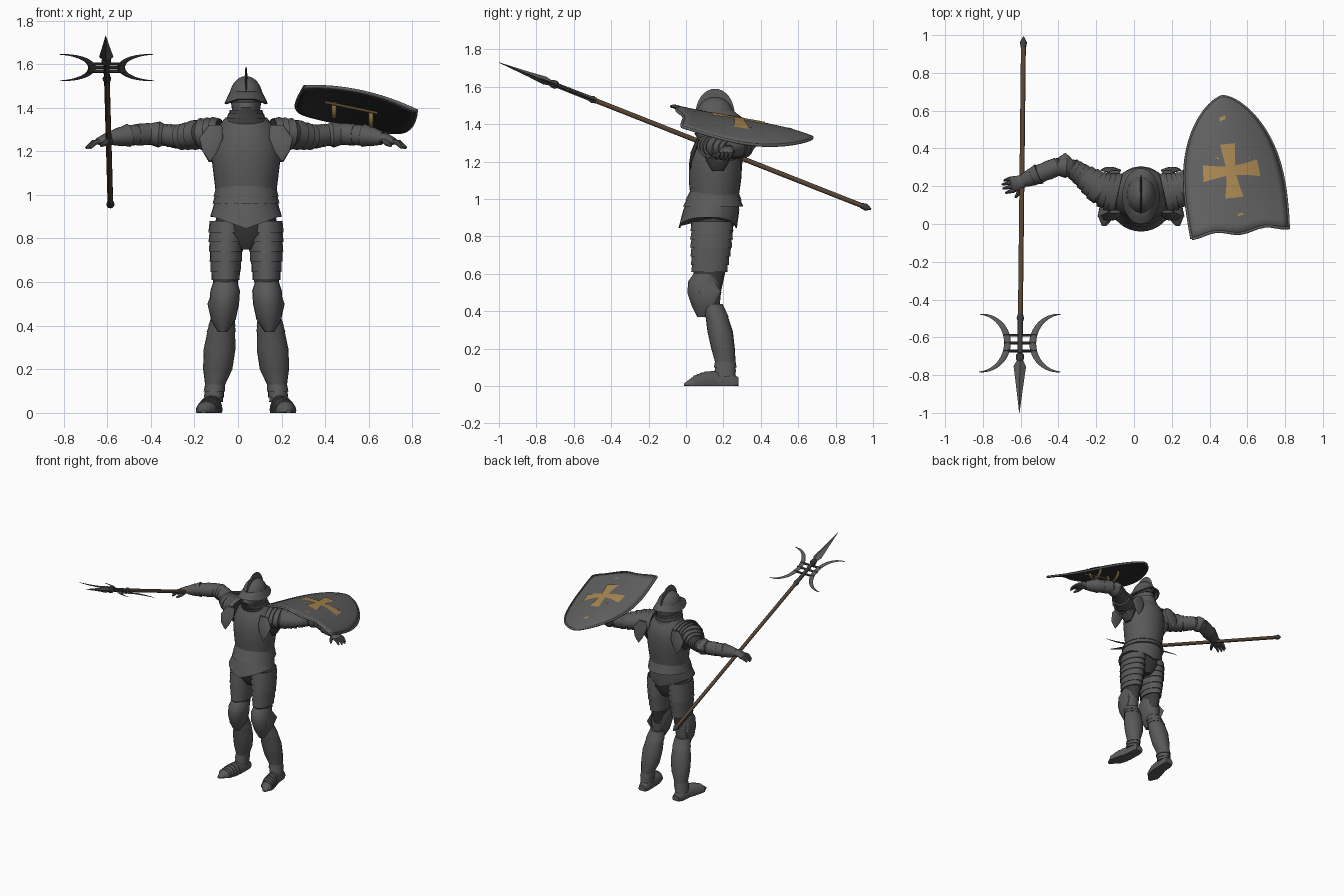
import bpy, bmesh, math
from mathutils import Vector

cube = bpy.data.objects.get("Cube")
if cube:
    bpy.data.objects.remove(cube, do_unlink=True)

X, Y, Z = Vector((1, 0, 0)), Vector((0, 1, 0)), Vector((0, 0, 1))
MID = 0.037  # body centre line


def material(name, r, g, b):
    m = bpy.data.materials.new(name)
    m.use_nodes = True
    m.diffuse_color = (r, g, b, 1)
    m.node_tree.nodes["Principled BSDF"].inputs["Base Color"].default_value = (r, g, b, 1)
    return m


steel = material("armour steel", .1, .1, .1)
dark = material("dark mail", .045, .045, .045)
face_grey = material("shield grey", .12, .12, .12)
back_grey = material("shield lining", .03, .032, .03)
gold = material("gold paint", .4, .25, .085)
wood = material("shaft wood", .1, .06, .035)


def finish(bm, name, *mats, fix=True):
    if fix:
        bmesh.ops.recalc_face_normals(bm, faces=bm.faces)
    me = bpy.data.meshes.new(name)
    bm.to_mesh(me)
    bm.free()
    for m in mats:
        me.materials.append(m)
    me.shade_smooth()
    me.set_sharp_from_angle(angle=math.radians(35))
    ob = bpy.data.objects.new(name, me)
    bpy.context.scene.collection.objects.link(ob)
    return ob


def add_tube(bm, rings, ref=X, axis=None, n=20, cap=True):
    """Elliptic sections (x, y, z, a, b): a lies along ref, b across it."""
    loops = []
    for i, (x, y, z, a, b) in enumerate(rings):
        lo, hi = rings[max(i - 1, 0)], rings[min(i + 1, len(rings) - 1)]
        t = axis or (Vector(hi[:3]) - Vector(lo[:3])).normalized()
        u = (ref - t * ref.dot(t)).normalized()
        v = t.cross(u)
        loop = []
        for k in range(n):
            w = math.tau * k / n
            p = Vector((x, y, z)) + u * a * math.cos(w) + v * b * math.sin(w)
            p.z = max(p.z, 0)
            loop.append(bm.verts.new(p))
        loops.append(loop)
    for p, q in zip(loops, loops[1:]):
        for k in range(n):
            bm.faces.new((p[k], p[k - 1], q[k - 1], q[k]))
    if cap:
        bm.faces.new(loops[0])
        bm.faces.new(loops[-1])


def tube(name, rings, mat, **kw):
    bm = bmesh.new()
    add_tube(bm, rings, **kw)
    return finish(bm, name, mat)


def sample(path, t):
    f = t * (len(path) - 1)
    i = min(int(f), len(path) - 2)
    return tuple(p + (q - p) * (f - i) for p, q in zip(path[i], path[i + 1]))


def swell(ring, k):
    return (*ring[:3], ring[3] * k, ring[4] * k)


def lames(name, path, count, mat=steel, ref=X, axis=None, flare=1.08):
    """Overlapping plates that flare towards the end of the path."""
    bm = bmesh.new()
    for i in range(count):
        p, q = sample(path, i / count), sample(path, min((i + 1.2) / count, 1))
        d = axis or (Vector(q[:3]) - Vector(p[:3])).normalized()
        add_tube(bm, [swell(p, 1), swell(q, flare), swell(q, .94)], ref, d, cap=False)
    return finish(bm, name, mat)


def trunk(rows):
    """Rows of height, half width, front y, back y."""
    return [(MID, (f + b) / 2, z, w, (b - f) / 2) for z, w, f, b in rows]


# Torso, skirt and pelvis
tube("breastplate", trunk([(1, .138, .025, .28), (1.1, .15, .015, .295), (1.18, .16, .015, .3),
     (1.25, .155, .025, .3), (1.31, .13, .05, .285), (1.355, .095, .08, .25)]), steel, axis=Z, n=32)
lames("waist_flare", trunk([(1.04, .137, .02, .28), (.96, .148, -.01, .3)]), 2, axis=Z, flare=1.04)
skirt = tube("skirt", trunk([(1, .138, .01, .28), (.94, .152, -.015, .285), (.9, .165, -.04, .272),
             (.9, .155, -.03, .265)]), steel, axis=Z, n=32)
for v in skirt.data.vertices:
    if v.co.z < .91:  # pointed front and back hems
        v.co.z -= .055 * max(0, 1 - abs(v.co.x - MID) / .15)
tube("mail_pelvis", trunk([(.94, .13, .02, .26), (.82, .15, .03, .25), (.75, .04, .07, .22)]), dark, axis=Z)

# Helmet
dome = [math.pi / 2 * i / 8 for i in range(8)]
tube("helmet_dome", [(MID, .155, 1.445 + .1 * math.sin(w), .077 * math.cos(w), .1 * math.cos(w))
     for w in dome], steel, axis=Z, n=32)
tube("helmet_crest", [(MID, .155, 1.45 + .14 * math.sin(w), .007 * math.cos(w) + .001,
     .105 * math.cos(w)) for w in dome], steel, axis=Z)
brim = tube("helmet_brim", trunk([(1.475, .074, .06, .25), (1.455, .088, .025, .275), (1.44, .1, 0, .295),
            (1.435, .09, .02, .28), (1.46, .07, .06, .25)]), steel, axis=Z, n=32)
for v in brim.data.vertices:
    v.co.z -= .35 * max(0, abs(v.co.x - MID) - .04) * (1.48 - v.co.z) / .04
tube("face_guard", trunk([(1.33, .08, .06, .25), (1.37, .062, .055, .24), (1.4, .066, .035, .24),
     (1.43, .07, .045, .25), (1.47, .07, .06, .25)]), steel, axis=Z, n=24)
tube("eye_slit", trunk([(1.422, .071, .038, .252), (1.434, .073, .042, .254)]), back_grey, axis=Z, n=24)
lames("neck_collar", trunk([(1.325, .1, .06, .27), (1.36, .082, .05, .255), (1.39, .07, .045, .25)]), 3, axis=Z)

for s, tag in ((1, "left"), (-1, "right")):
    def side(path):
        return [(MID + s * x, *rest) for x, *rest in path]

    # Legs
    thigh = side([(.085, .14, .88, .082, .108), (.092, .135, .75, .074, .105),
                  (.094, .125, .61, .06, .09), (.095, .115, .5, .055, .075)])
    tube(tag + "_thigh", [swell(r, .95) for r in thigh], dark, axis=Z)
    lames(tag + "_thigh_plates", thigh[:3], 6, axis=-Z)
    tube(tag + "_knee_guard", side([(.096, .11, .6, .055, .07), (.096, .1, .56, .068, .088),
         (.1, .097, .5, .068, .09), (.105, .105, .43, .058, .075), (.107, .09, .37, .02, .03)]), steel, axis=Z)
    tube(tag + "_knee_wing", side([(.15, .12, .56, .006, .03), (.165, .13, .5, .012, .06),
         (.155, .12, .43, .006, .03)]), steel, axis=Z)
    greave = side([(.107, .14, .44, .053, .055), (.114, .165, .37, .064, .06), (.122, .183, .29, .073, .068),
                   (.13, .198, .2, .067, .063), (.142, .21, .13, .046, .055), (.15, .21, .05, .038, .05)])
    tube(tag + "_greave", greave, steel, axis=Z)
    lames(tag + "_greave_top", greave[:2], 2, axis=-Z, flare=1.05)
    lames(tag + "_ankle_plates", greave[4:], 3, axis=-Z, flare=1.15)
    foot = side([(.145, .28, .015, .03, .03), (.148, .25, .015, .055, .04), (.152, .17, .015, .065, .043),
                 (.168, .09, .012, .06, .05), (.182, .04, .01, .042, .045), (.195, -.01, .006, .008, .012)])
    tube(tag + "_shoe", foot, steel, ref=Z, axis=-Y)
    lames(tag + "_shoe_plates", foot[2:5], 5, ref=Z, axis=-Y)

    # Arms
    arm = side([(.12, .16, 1.283, .068, .105), (.2, .178, 1.28, .066, .085), (.3, .25, 1.265, .053, .06),
                (.37, .3, 1.275, .048, .048), (.44, .305, 1.28, .05, .048), (.54, .265, 1.273, .044, .046),
                (.625, .228, 1.26, .032, .036)])
    tube(tag + "_arm", [swell(r, .93) for r in arm], dark, ref=Z)
    lames(tag + "_shoulder_plates", arm[:3], 6, ref=Z, flare=1.13)
    lames(tag + "_upper_arm_plates", arm[2:4], 3, ref=Z)
    lames(tag + "_forearm_plates", arm[4:6], 2, ref=Z)
    lames(tag + "_cuff", [swell(arm[6], .95), swell(arm[5], 1.1)], 2, ref=Z, flare=1.1)
    tube(tag + "_elbow_guard", [swell(r, k) for r, k in
         ((arm[3], .95), (sample(arm[3:5], .4), 1.22), (arm[4], .98))], steel, ref=Z)
    tube(tag + "_elbow_spike", side([(.4, .31, 1.28, .05, .05), (.405, .35, 1.285, .03, .035),
         (.4, .375, 1.285, .004, .004)]), steel, ref=Z)
    for where, y, tip in (("front", .065, .025), ("back", .275, .295)):
        tube(f"{tag}_{where}_shoulder_wing", side([(.14, y, 1.32, .03, .008), (.16, (y + tip) / 2, 1.26, .055, .01),
             (.165, tip, 1.2, .035, .007), (.165, tip, 1.155, .003, .002)]), steel, axis=Z)
    tube(tag + "_underarm_mail", side([(.15, .17, 1.27, .05, .08), (.165, .17, 1.2, .035, .06),
         (.16, .17, 1.15, .01, .03)]), dark, axis=Z)

    # Open gauntlets
    tube(tag + "_palm", side([(.61, .232, 1.262, .024, .03), (.64, .22, 1.26, .024, .038),
         (.675, .21, 1.245, .018, .042), (.685, .207, 1.24, .01, .036)]), steel, ref=Z)
    bm = bmesh.new()
    for k in range(4):
        y = .243 - .022 * k
        reach = (.725, .735, .73, .715)[k]
        add_tube(bm, side([(.67, y, 1.245, .011, .011), ((.67 + reach) / 2, y - .004, 1.24, .012, .011),
                           (reach, y - .012, 1.215, .006, .006)]), Z, n=8)
    add_tube(bm, side([(.635, .195, 1.25, .014, .013), (.648, .165, 1.235, .012, .012),
                       (.665, .14, 1.225, .006, .006)]), Z, n=8)
    finish(bm, tag + "_fingers", steel)

# Shield: a curved sheet over u across and v towards the tip
HALF = Vector((.257, .028, -.055))


def shield_point(u, v, lift=0.0):
    w = max(0, 1 - v ** 3) ** .65
    c = Vector((.5625, -.038, 1.447)).lerp(Vector((.47, .675, 1.335)), v)
    c += HALF * u * w * (1 + .05 * math.sin(math.pi * v))
    c.z += .033 * w * (1 - u * u) - .04 * u * u * math.sin(math.pi * v) + lift
    c.y -= .012 * math.cos(math.tau * u) * (1 - v) ** 8
    return c


def sheet(bm, grid, lift=0.0):
    rows = [[bm.verts.new(shield_point(u, v, lift)) for u, v in row] for row in grid]
    for p, q in zip(rows, rows[1:]):
        for i in range(len(p) - 1):
            f = bm.faces.new((p[i], p[i + 1], q[i + 1], q[i]))
            f.normal_update()
            if f.normal.z < 0:
                f.normal_flip()


steps = [math.sin(math.pi / 2 * j / 24) * .9998 for j in range(25)]
across = [i / 8 - 1 for i in range(17)]
bm = bmesh.new()
sheet(bm, [[(u, v) for u in across] for v in steps])
shield = finish(bm, "shield", face_grey, back_grey, fix=False)
solid = shield.modifiers.new("thickness", "SOLIDIFY")
solid.thickness, solid.offset, solid.material_offset = .014, -1, 1

# Shield rim
edge = [(-1, v) for v in steps] + [(1, v) for v in reversed(steps)] + [(u, 0) for u in reversed(across)]
curve = bpy.data.curves.new("shield_rim", "CURVE")
curve.dimensions, curve.bevel_depth, curve.bevel_resolution = "3D", .008, 2
line = curve.splines.new("POLY")
line.points.add(len(edge) - 1)
for pt, (u, v) in zip(line.points, edge):
    pt.co = (*shield_point(u, v, -.006), 1)
curve.materials.append(face_grey)
bpy.context.scene.collection.objects.link(bpy.data.objects.new("shield_rim", curve))

# Painted cross with flared arms, and two worn flecks
bm = bmesh.new()


def paint(a, b):
    return (-.03 + a / .25, .45 + b / .73)


for dx, dy in ((1, 0), (-1, 0), (0, 1), (0, -1)):
    grid = []
    for j in range(9):
        r, w = .145 * j / 8, .024 + .022 * (j / 8) ** 1.5
        grid.append([paint(dx * r - dy * w * k / 3, dy * r + dx * w * k / 3) for k in range(-3, 4)])
    sheet(bm, grid, .004 if dx else .005)
for a, b, r in ((-.02, .285, .026), (.02, -.235, .014)):
    sheet(bm, [[paint(a + i * r, b + j * r * .4 + i * r * .2) for i in (-1, 0, 1)] for j in (-1, 0, 1)], .004)
finish(bm, "shield_cross", gold, fix=False)

# Arm straps and grip bar below the shield
for x, top in ((.44, 1.425), (.61, 1.385)):
    loop = [(x, .285 + .062 * math.cos(w), top - .07 * math.sin(w), .012, .005)
            for w in (math.pi * i / 10 for i in range(11))]
    tube("shield_strap", loop, gold, n=8)
tube("shield_grip", [(.4, .2, 1.425, .006, .006), (.64, .2, 1.375, .006, .006)], gold, ref=Z, n=8)

# Polearm, laid out along its own axis
BUTT, TIP = Vector((-.585, .99, .945)), Vector((-.607, -1, 1.73))
D = (TIP - BUTT).normalized()
LENGTH = (TIP - BUTT).length
N = X.cross(D).normalized()


def pole(name, rows, mat, **kw):
    return tube(name, [(*(BUTT + D * t), a, b) for t, a, b in rows], mat, axis=D, **kw)


pole("shaft", [(.02, .013, .013), (1.65, .013, .013)], wood, n=12)
pole("butt_cap", [(0, .004, .004), (.03, .019, .019), (.06, .014, .014)], dark, n=12)
pole("socket", [(1.58, .014, .014), (1.6, .02, .02), (1.62, .014, .014), (1.8, .013, .013),
     (1.81, .022, .022), (1.83, .022, .022), (1.845, .014, .014)], dark, n=12)
pole("spear_point", [(1.83, .012, .012), (1.875, .033, .022), (1.97, .021, .013),
     (LENGTH, .001, .001)], steel, n=4)
hub = BUTT + D * 1.742
for off in (-.045, 0, .045):
    ends = [hub + D * off + X * k for k in (-.085, .085)]
    tube("cross_bar", [(*p, .008, .008) for p in ends], wood if off == 0 else dark, ref=N, n=8)
for s, tag in ((1, "left"), (-1, "right")):
    arc = []
    for i in range(25):
        w = math.pi * (i / 24 - .5)
        p = hub + X * s * (.215 - .148 * math.cos(w)) + D * .164 * math.sin(w)
        arc.append((*p, .001 + .006 * math.cos(w), .002 + .016 * math.cos(w)))
    tube(tag + "_crescent_blade", arc, steel, ref=N, n=8)
